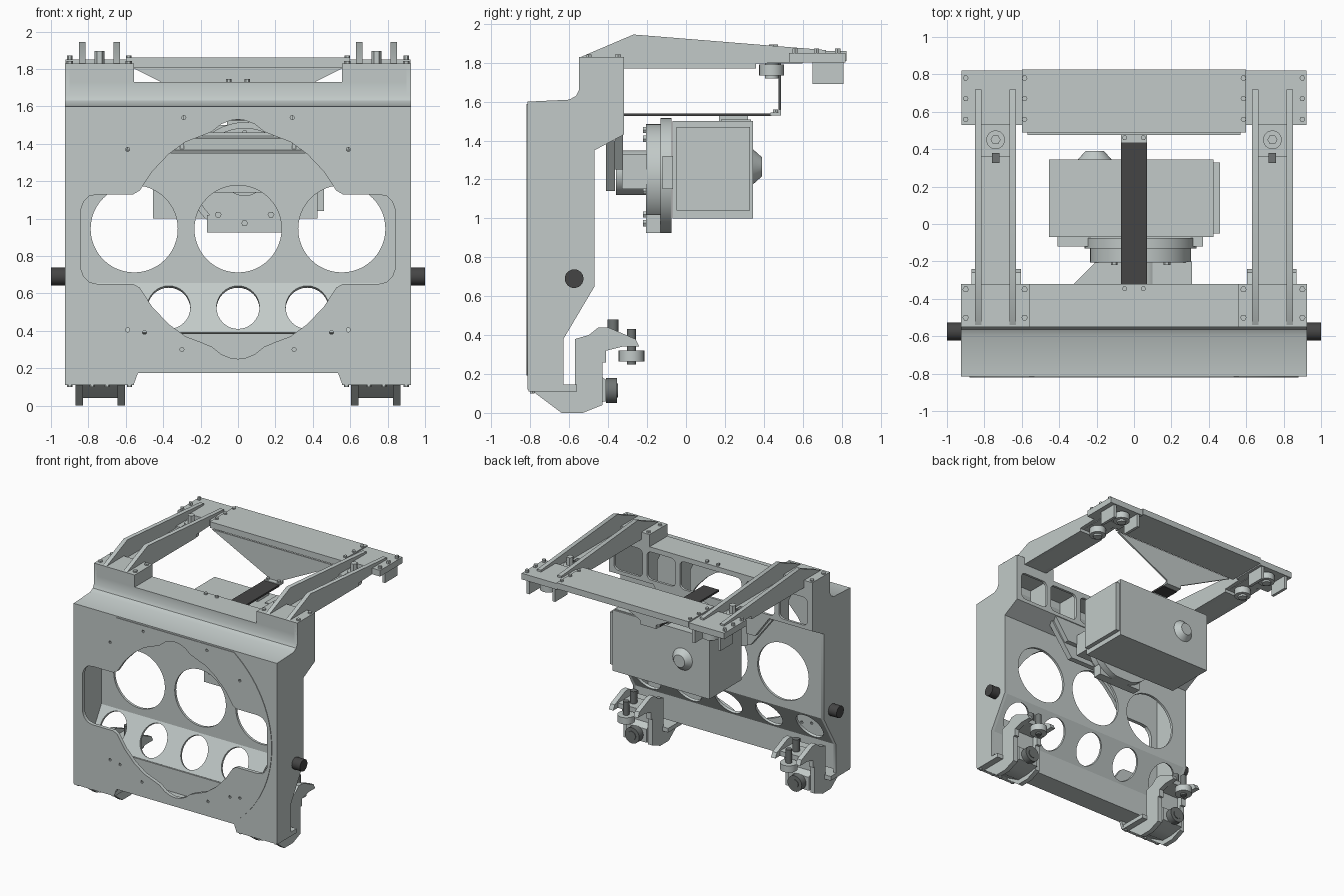
import bpy, bmesh, math
from mathutils import Matrix, Vector

if "Cube" in bpy.data.objects:
    bpy.data.objects.remove(bpy.data.objects["Cube"], do_unlink=True)


def material(name, rgb):
    m = bpy.data.materials.new(name)
    m.use_nodes = True
    m.diffuse_color = (*rgb, 1)
    bsdf = next(n for n in m.node_tree.nodes if n.type == 'BSDF_PRINCIPLED')
    bsdf.inputs["Base Color"].default_value = (*rgb, 1)
    return m


GREY = material("light grey paint", (0.54, 0.59, 0.58))
STEEL = material("dark steel", (0.16, 0.175, 0.172))
DARK = material("dark rubber", (0.06, 0.06, 0.06))
made = []

# Columns give the world directions of the drawing's u, v and depth
AXES = {'xy': ((1, 0, 0), (0, 1, 0), (0, 0, 1)),
        'xz': ((1, 0, 0), (0, 0, 1), (0, -1, 0)),
        'yz': ((0, 1, 0), (0, 0, 1), (1, 0, 0))}


def plate(name, loops, plane, a, b, mat=GREY, frame=None):
    """Flat outline (first loop) with holes (other loops), extruded from a to b."""
    cu = bpy.data.curves.new(name, 'CURVE')
    cu.dimensions, cu.fill_mode, cu.extrude = '2D', 'BOTH', abs(b - a) / 2
    for pts in loops:
        s = cu.splines.new('POLY')
        s.points.add(len(pts) - 1)
        for p, (u, v) in zip(s.points, pts):
            p.co = (u, v, 0, 1)
        s.use_cyclic_u = True
    tmp = bpy.data.objects.new(name + "_outline", cu)
    bpy.context.collection.objects.link(tmp)
    dg = bpy.context.evaluated_depsgraph_get()
    me = bpy.data.meshes.new_from_object(tmp.evaluated_get(dg))
    bpy.data.objects.remove(tmp, do_unlink=True)
    if frame is None:
        u, v, w = (Vector(c) for c in AXES[plane])
        mid = (a + b) / 2
        frame = Matrix((u, v, w)).transposed().to_4x4()
        frame.translation = w * (-mid if plane == 'xz' else mid)
    me.transform(frame)
    # join the caps to the rim
    bm = bmesh.new()
    bm.from_mesh(me)
    bmesh.ops.remove_doubles(bm, verts=bm.verts, dist=0.0002)
    bmesh.ops.recalc_face_normals(bm, faces=bm.faces)
    bm.to_mesh(me)
    bm.free()
    me.materials.clear()
    me.materials.append(mat)
    ob = bpy.data.objects.new(name, me)
    bpy.context.collection.objects.link(ob)
    made.append(ob)
    return ob


def rect(u0, u1, v0, v1):
    return [(u0, v0), (u1, v0), (u1, v1), (u0, v1)]


def box(name, x, y, z, mat=GREY):
    return plate(name, [rect(*x, *y)], 'xy', *z, mat)


def ring(cu, cv, r, n=32, rv=None):
    rv = rv or r
    return [(cu + r * math.cos(math.tau * i / n), cv + rv * math.sin(math.tau * i / n)) for i in range(n)]


def rounded(u0, u1, v0, v1, r):
    c = [(u1 - r, v1 - r, 0), (u0 + r, v1 - r, 90), (u0 + r, v0 + r, 180), (u1 - r, v0 + r, 270)]
    return [(u + r * math.cos(math.radians(s + k * 22.5)), v + r * math.sin(math.radians(s + k * 22.5)))
            for u, v, s in c for k in range(5)]


def cyl(name, plane, u, v, r, a, b, mat=GREY, n=24):
    return plate(name, [ring(u, v, r, n)], plane, a, b, mat)


def sloped(name, y0, z0, y1, z1, half, t, holes=()):
    """Plate spanning the body's width between two points of the side profile."""
    v = Vector((0, y1 - y0, z1 - z0))
    length = v.length
    v.normalize()
    u = Vector((1, 0, 0))
    f = Matrix((u, v, u.cross(v))).transposed().to_4x4()
    f.translation = Vector((0, y0, z0)) + u.cross(v) * t / 2
    h = [ring(x, length / 2, r, 32, rv) for x, r, rv in holes]
    return plate(name, [rect(-half, half, 0, length)] + h, None, 0, t, GREY, f)


# --- Front wall: outline, round face plate and shared opening ---
quarter = [(.84, .89), (.84, 1.05), (.825, 1.09), (.795, 1.12), (.75, 1.13), (.56, 1.13), (.525, 1.15),
           (.46, 1.25), (.37, 1.345), (.28, 1.41), (.2, 1.44), (.14, 1.465), (.09, 1.505), (.04, 1.525), (0, 1.53)]
half = quarter + [(-x, z) for x, z in quarter[-2::-1]]
opening = half + [(x, 1.78 - z) for x, z in half[-2:0:-1]]
bolt_holes = [ring(s * x, z, .011, 10) for s in (-1, 1)
              for x, z in ((.29, 1.54), (.59, 1.37), (.59, .405), (.3, .3), (.5, .39))]
front = [(-.925, .12), (-.555, .12), (-.535, .175), (.535, .175), (.555, .12), (.925, .12), (.925, 1.6), (-.925, 1.6)]
plate("front_wall", [front, opening] + bolt_holes, 'xz', -.815, -.79)
disc = [(x, z) for x, z in ring(0, .89, .88, 96) if .18 < z < 1.597]
plate("round_face_plate", [disc, opening] + bolt_holes, 'xz', -.82, -.815)

# --- Body shell ---
side = [(-.815, .12), (-.63, .12), (-.63, .38), (-.47, .65), (-.47, 1.35), (-.32, 1.43), (-.32, 1.83),
        (-.55, 1.83), (-.55, 1.66), (-.565, 1.63), (-.6, 1.61), (-.815, 1.6)]
for s in (-1, 1):
    plate("side_wall", [side], 'yz', s * .9, s * .925)
big = [ring(x, .945, .233, 48) for x in (-.555, 0, .555)]
plate("back_wall", [rect(-.9, .9, .65, 1.35)] + big, 'xz', -.49, -.47)
sloped("lower_slope", -.63, .38, -.47, .65, .9, .02, [(i * .37, .115, .134) for i in range(-2, 3)])
box("lower_back_wall", (-.9, .9), (-.65, -.63), (.175, .385))
box("floor", (-.9, .9), (-.8, -.63), (.175, .195))
sloped("upper_slope", -.47, 1.35, -.32, 1.43, .9, .02)
shoulder = [(-.815, 1.6), (-.6, 1.61), (-.565, 1.63), (-.55, 1.66), (-.55, 1.73), (-.32, 1.73),
            (-.32, 1.71), (-.53, 1.71), (-.53, 1.65), (-.56, 1.605), (-.6, 1.59), (-.815, 1.58)]
plate("shoulder", [shoulder], 'yz', -.9, .9)
panels = [rounded(a, b, 1.46, 1.69, .04) for a, b in
          ((-.88, -.62), (-.58, -.32), (-.28, .28), (.32, .58), (.62, .88))]
plate("upper_back_frame", [rect(-.9, .9, 1.43, 1.72)] + panels, 'xz', -.34, -.32)
rib = [(-.47, 1.36), (-.33, 1.43), (-.33, 1.72), (-.53, 1.72), (-.53, 1.6), (-.47, 1.55)]
for x in (-.6, -.3, .3, .6):
    plate("upper_rib", [rib], 'yz', x - .01, x + .01)

# --- Paired parts: trunnions, top arms, rollers and hooks ---
fin = [(-.54, 1.83), (-.27, 1.945), (.72, 1.865), (.72, 1.81), (.36, 1.795), (.36, 1.77), (-.32, 1.77), (-.54, 1.80)]
cheek = [(-.8, .12), (-.64, 0), (-.53, 0), (-.43, .04), (-.43, .26), (-.41, .26), (-.41, .32), (-.33, .34),
         (-.24, .34), (-.26, .38), (-.40, .44), (-.45, .44), (-.5, .4), (-.57, .38), (-.57, .14)]
core = [(-.78, .12), (-.64, .04), (-.53, .04), (-.41, .06), (-.41, .17), (-.46, .2), (-.46, .36), (-.56, .36), (-.56, .13)]
for s in (-1, 1):
    def X(a, b):
        return tuple(sorted((s * a, s * b)))
    cyl("trunnion", 'yz', -.575, .69, .048, *X(.92, 1.0), DARK)
    box("corner_block", X(.555, .925), (-.55, -.32), (1.73, 1.83))
    for a, b in ((.63, .665), (.815, .85)):
        plate("arm_fin", [fin], 'yz', *X(a, b))
    box("arm_floor", X(.66, .82), (-.54, .36), (1.77, 1.80))
    box("arm_floor_rear", X(.66, .82), (.36, .6), (1.795, 1.815))
    box("beam_end", X(.6, .922), (.53, .82), (1.80, 1.85))
    for x in (.585, .9):
        for y in (-.5, -.35):
            cyl("corner_bolt", 'xy', s * x, y, .017, 1.82, 1.842, n=6)
        for y in (.56, .67, .78):
            cyl("beam_bolt", 'xy', s * x, y, .015, 1.84, 1.872, n=6)
    # guide rollers below the arm and their top nuts
    for y in (.44, .73):
        cyl("guide_roller", 'xy', s * .74, y, .064, 1.735, 1.79)
        cyl("guide_roller_hub", 'xy', s * .74, y, .035, 1.72, 1.81)
    cyl("guide_washer", 'xy', s * .74, .45, .05, 1.81, 1.83)
    cyl("guide_nut", 'xy', s * .74, .45, .027, 1.83, 1.895, n=6)
    box("guide_latch", X(.72, .76), (.325, .38), (1.80, 1.83), STEEL)
    for x in (.635, .87):
        box("stop_bracket", X(x - .012, x + .012), (.65, .81), (1.69, 1.81))
    # lower hook with rollers
    box("hook_flange", X(.555, .925), (-.81, -.56), (.11, .145))
    for a, b in ((.605, .645), (.83, .87)):
        plate("hook_cheek", [cheek], 'yz', *X(a, b))
    plate("hook_core", [core], 'yz', *X(.645, .83))
    box("hook_shelf", X(.645, .83), (-.46, -.3), (.34, .38))
    cyl("hook_roller", 'xz', s * .74, .115, .065, -.41, -.355, STEEL)
    cyl("hook_roller_cap", 'xz', s * .74, .115, .035, -.36, -.35, STEEL)
    cyl("swivel_roller", 'xy', s * .74, -.28, .066, .265, .32)
    cyl("swivel_bolt", 'xy', s * .74, -.28, .024, .25, .43, STEEL, 12)
    cyl("hook_pin", 'xy', s * .74, -.375, .028, .36, .48, STEEL, 12)
    for x in (.58, .70, .78, .9):
        cyl("flange_bolt", 'xy', s * x, -.79, .014, .10, .15, n=6)

# --- Rear beam, hanging plate and cable strip ---
box("rear_beam", (-.6, .6), (.49, .825), (1.81, 1.86))
plate("hanging_plate", [[(-.57, 1.81), (-.07, 1.56), (-.07, 1.53), (.07, 1.53), (.07, 1.56), (.57, 1.81)]],
      'xz', .475, .488)
box("strip_clamp", (-.07, .07), (.435, .485), (1.53, 1.545))
box("cable_strip", (-.07, .07), (-.33, .44), (1.525, 1.54), DARK)
for x in (-.05, .05):
    cyl("strip_bolt_rear", 'xy', x, .46, .014, 1.54, 1.56, n=6)
    cyl("strip_bolt_front", 'xy', x, -.345, .014, 1.72, 1.745, n=6)

# --- Drive unit ---
box("drive_housing", (-.455, .425), (-.07, .345), (1.0, 1.5))
box("housing_side_cover", (.425, .46), (-.05, .33), (1.04, 1.47))
box("housing_top_cover", (.12, .41), (.18, .335), (1.5, 1.507))
box("strip_support", (-.06, .06), (.17, .32), (1.5, 1.526))
bpy.ops.mesh.primitive_cone_add(vertices=32, radius1=.09, radius2=.05, depth=.045,
                                location=(-.21, .367, 1.265), rotation=(-math.pi / 2, 0, 0))
cap = bpy.context.object
cap.name = "rear_cap"
cap.data.materials.append(GREY)
made.append(cap)
flange = [(x, max(z, .925)) for x, z in ring(.035, 1.215, .3, 48)]
plate("drive_flange", [flange], 'xz', -.13, -.075)
cyl("flange_ring", 'xz', .035, 1.215, .27, -.205, -.13, n=48)
box("flange_foot", (-.165, .235), (-.205, -.13), (.925, 1.02))
box("flange_bar", (-.41, .37), (-.12, -.07), (1.15, 1.32))
for i in range(10):
    t = math.tau * (i + .5) / 10
    cyl("flange_bolt_ring", 'xz', .035 + .24 * math.cos(t), 1.215 + .24 * math.sin(t), .018, -.22, -.2, n=6)
cyl("gearbox", 'xz', .035, 1.235, .115, -.36, -.2, n=32)
plate("gearbox_mount", [[(-.33, -.33), (.31, -.33), (.31, -.2), (-.2, -.2)]], 'xy', 1.15, 1.33)
# slanted gussets carry the drive below the upper slope
gusset = [(-.53, 1.40), (-.33, 1.14), (.33, 1.14), (.53, 1.40)]
plate("mount_gusset", [gusset], 'xz', -.41, -.365)
plate("mount_gusset_rear", [[(-.53, 1.43), (-.4, 1.25), (.4, 1.25), (.53, 1.43)]], 'xz', -.365, -.325)

# --- Shade round sides smoothly, keep edges sharp ---
bpy.ops.object.select_all(action='DESELECT')
for ob in made:
    ob.select_set(True)
bpy.context.view_layer.objects.active = made[0]
bpy.ops.object.shade_smooth_by_angle(angle=math.radians(32))
